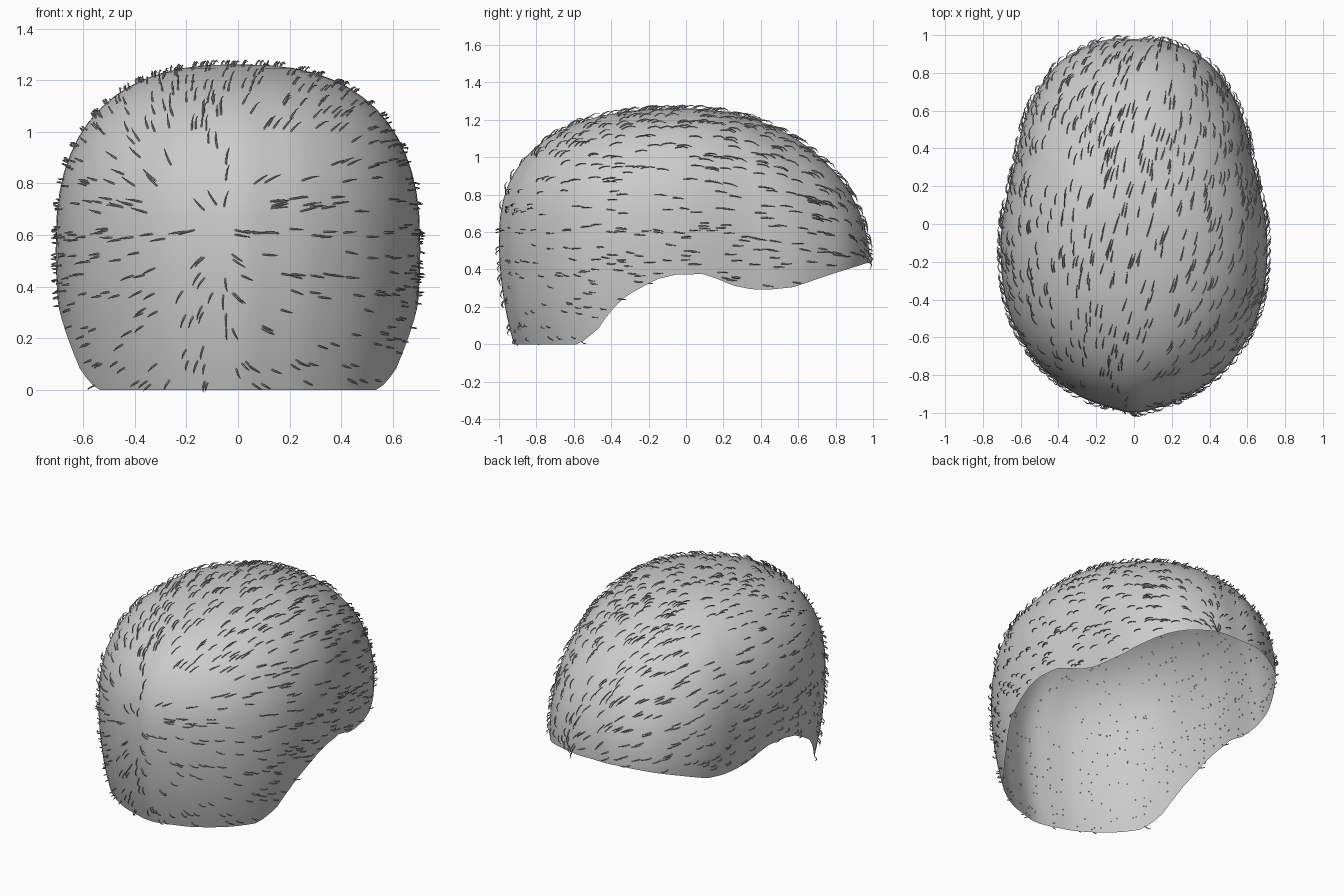
import bpy, bmesh, math, random
from mathutils import Vector

if "Cube" in bpy.data.objects:
    bpy.data.objects.remove(bpy.data.objects["Cube"])

random.seed(4)


def material(name, value):
    m = bpy.data.materials.new(name)
    m.diffuse_color = (value, value, value, 1)
    m.use_nodes = True
    m.node_tree.nodes["Principled BSDF"].inputs["Base Color"].default_value = m.diffuse_color
    return m


def finish(bm, name, mat):
    me = bpy.data.meshes.new(name)
    bm.to_mesh(me)
    for p in me.polygons:
        p.use_smooth = True
    me.materials.append(mat)
    ob = bpy.data.objects.new(name, me)
    bpy.context.collection.objects.link(ob)
    return ob


def smooth_loop(pts, sub):
    """Closed Catmull-Rom curve through pts."""
    out, n = [], len(pts)
    for i in range(n):
        a, b, c, d = (Vector(pts[(i + k) % n]) for k in (-1, 0, 1, 2))
        for s in range(sub):
            t = s / sub
            out.append(0.5 * (2 * b + (c - a) * t + (2 * a - 5 * b + 4 * c - d) * t * t
                              + (3 * b - a - 3 * c + d) * t ** 3))
    return out


def lerp_table(table, y):
    if y <= table[0][0]:
        return table[0][1]
    for (y0, z0), (y1, z1) in zip(table, table[1:]):
        if y <= y1:
            return z0 + (z1 - z0) * (y - y0) / (y1 - y0)
    return table[-1][1]


grey = material("scalp grey", 0.6)
hair_grey = material("hair grey", 0.5)

# plan outline of the head, front to back on one side, then mirrored
half = [(0, -1), (.15, -.965), (.3, -.905), (.48, -.77), (.61, -.59), (.68, -.4),
        (.705, -.2), (.7, 0), (.665, .18), (.625, .35), (.595, .5), (.53, .67),
        (.385, .865), (.17, .97), (0, .98)]
outline = smooth_loop(half + [(-x, y) for x, y in half[-2:0:-1]], 4)

# height of the open lower edge along the head
edge = [(-.62, 0), (-.5, .08), (-.43, .165), (-.34, .25), (-.25, .3), (-.15, .35), (-.05, .373),
        (.09, .375), (.17, .35), (.25, .315), (.36, .293), (.46, .293), (.58, .305),
        (.78, .375), (.97, .435)]

TOP, DOWN, UP = 1.262, 8, 14
bm = bmesh.new()
rings = [[] for _ in range(DOWN + UP)]
for p in outline:
    t = min(max((p.y - .1) / .8, 0), 1)
    t = t * t * (3 - 2 * t)
    c, n = .55 - .11 * t, 2.5 - .5 * t
    b = lerp_table(edge, p.y)
    for k in range(DOWN + UP):
        if k < DOWN:                       # near-vertical lower wall
            z = b + (c - b) * k / DOWN
            f = 1 - .08 * ((c - z) / c) ** 2
        else:                              # rounded dome
            a = (k - DOWN) / UP * math.pi / 2
            f = math.cos(a) ** (2 / n)
            z = c + (TOP - c) * math.sin(a) ** (2 / n)
        rings[k].append(bm.verts.new((p.x * f, p.y * f, z)))
apex = bm.verts.new((0, 0, TOP))
N = len(outline)
for lo, hi in zip(rings, rings[1:]):
    for i in range(N):
        j = (i + 1) % N
        bm.faces.new((lo[i], lo[j], hi[j], hi[i]))
for i in range(N):
    bm.faces.new((rings[-1][i], rings[-1][(i + 1) % N], apex))
bm.normal_update()

# short hairs combed backwards over the scalp
hairs = bmesh.new()
flow = Vector((.24, 1, -.06)).normalized()
faces = list(bm.faces)
areas = [f.calc_area() for f in faces]
for f in random.choices(faces, areas, k=1050):
    w = [random.random() + .01 for _ in f.verts]
    root = sum((v.co * k for v, k in zip(f.verts, w)), Vector()) / sum(w)
    if root.z < .35 and random.random() < .35:
        continue
    nor = f.normal
    d = flow - nor * flow.dot(nor)
    if d.length < .05:
        continue
    d.normalize()
    side = nor.cross(d)
    d = (d + side * random.uniform(-.12, .12)).normalized()
    length = random.uniform(.06, .085) * min(1, .55 + .5 * root.z)
    prev = None
    for u, r in ((0, .004), (.3, .004), (.65, .003), (1, .001)):
        mid = root + d * length * u + nor * (.02 * math.sin(math.pi * .8 * u) - .002)
        ring = [hairs.verts.new(mid + (side * math.cos(a) + nor * math.sin(a)) * r)
                for a in (math.pi / 2, math.pi * 7 / 6, math.pi * 11 / 6)]
        if prev:
            for i in range(3):
                j = (i + 1) % 3
                hairs.faces.new((prev[i], ring[i], ring[j], prev[j]))
        prev = ring
    hairs.faces.new(prev)
bmesh.ops.recalc_face_normals(hairs, faces=hairs.faces)

finish(bm, "scalp_cap", grey)
finish(hairs, "short_hairs", hair_grey)
